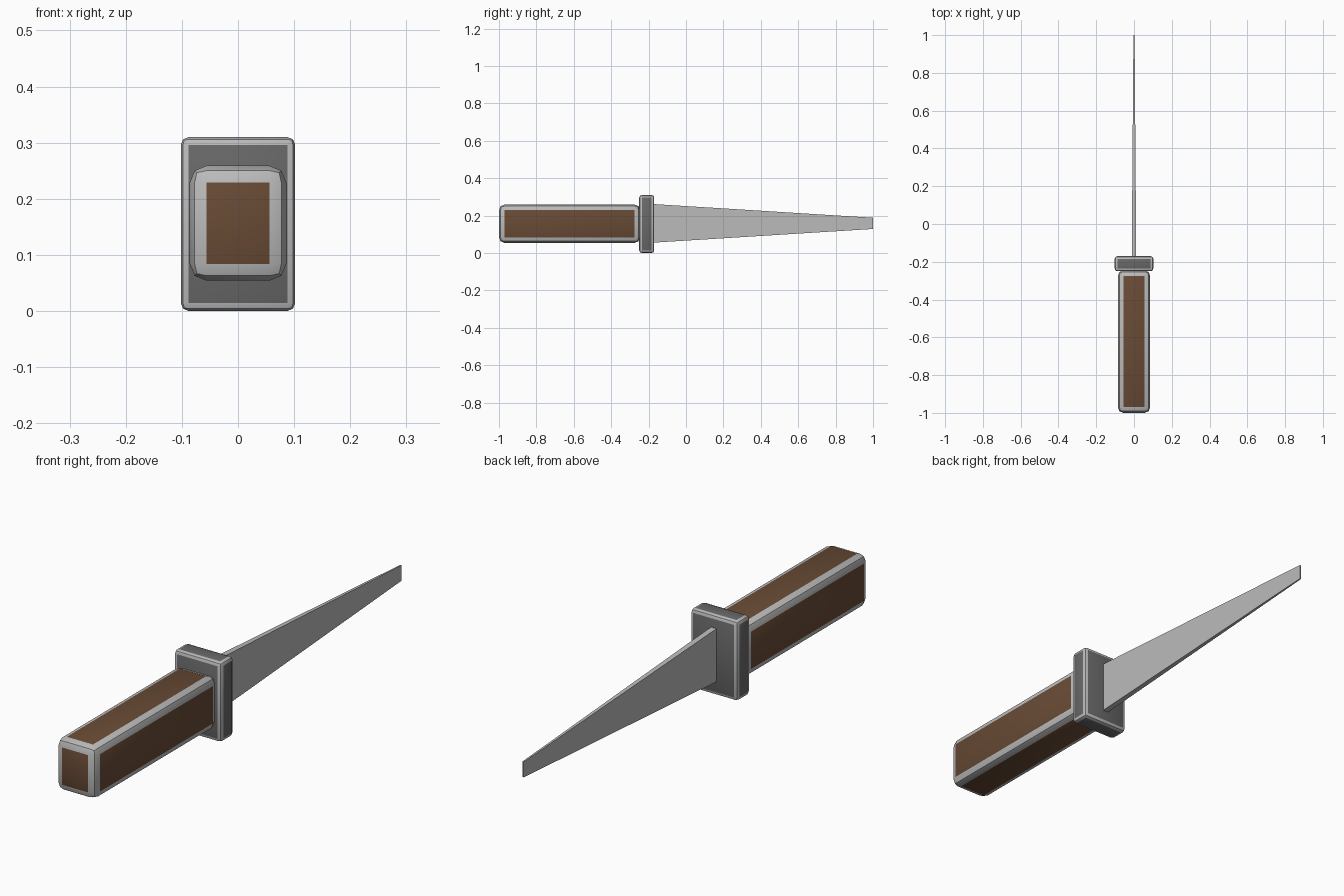
import bpy, bmesh
from mathutils import Vector

if "Cube" in bpy.data.objects:
    bpy.data.objects.remove(bpy.data.objects["Cube"])


def material(name, rgb):
    m = bpy.data.materials.new(name)
    m.diffuse_color = (*rgb, 1)
    m.use_nodes = True
    m.node_tree.nodes["Principled BSDF"].inputs["Base Color"].default_value = m.diffuse_color
    return m


steel = material("light steel", (0.50, 0.50, 0.50))
iron = material("dark iron", (0.14, 0.14, 0.14))
wood = material("brown wood", (0.14, 0.07, 0.036))


def finish(name, bm, mats, smooth=True):
    bmesh.ops.recalc_face_normals(bm, faces=bm.faces)
    me = bpy.data.meshes.new(name)
    bm.to_mesh(me)
    bm.free()
    for m in mats:
        me.materials.append(m)
    ob = bpy.data.objects.new(name, me)
    bpy.context.collection.objects.link(ob)
    if smooth:
        bpy.context.view_layer.objects.active = ob
        ob.select_set(True)
        bpy.ops.object.shade_smooth_by_angle(angle=0.6)
        ob.select_set(False)
    return ob


def box(lo, hi):
    bm = bmesh.new()
    bmesh.ops.create_cube(bm, size=1)
    lo, hi = Vector(lo), Vector(hi)
    for v in bm.verts:
        v.co = (lo + hi) / 2 + v.co * (hi - lo)
    return bm


def trimmed_block(name, lo, hi, bevel, panel):
    """Rounded box: flat panels in one colour, bevelled rim in steel."""
    bm = box(lo, hi)
    bmesh.ops.bevel(bm, geom=bm.edges[:], offset=bevel, segments=2,
                    profile=0.5, affect='EDGES')
    bm.normal_update()
    for f in bm.faces:
        f.material_index = 1 if max(abs(c) for c in f.normal) > 0.999 else 0
    return finish(name, bm, [steel, panel])


# Grip and cross guard
trimmed_block("handle", (-0.086, -1.0, 0.054), (0.086, -0.245, 0.259), 0.03, wood)
trimmed_block("guard", (-0.102, -0.25, 0.0), (0.102, -0.17, 0.31), 0.014, iron)

# Blade: box narrowed in width and thickness towards the blunt tip
bm = box((-0.012, -0.18, 0.055), (0.012, 1.0, 0.262))
for v in bm.verts:
    if v.co.y > 0:
        v.co.x *= 0.25
        v.co.z = 0.1585 + (v.co.z - 0.1585) * 0.29
finish("blade", bm, [steel], smooth=False)
